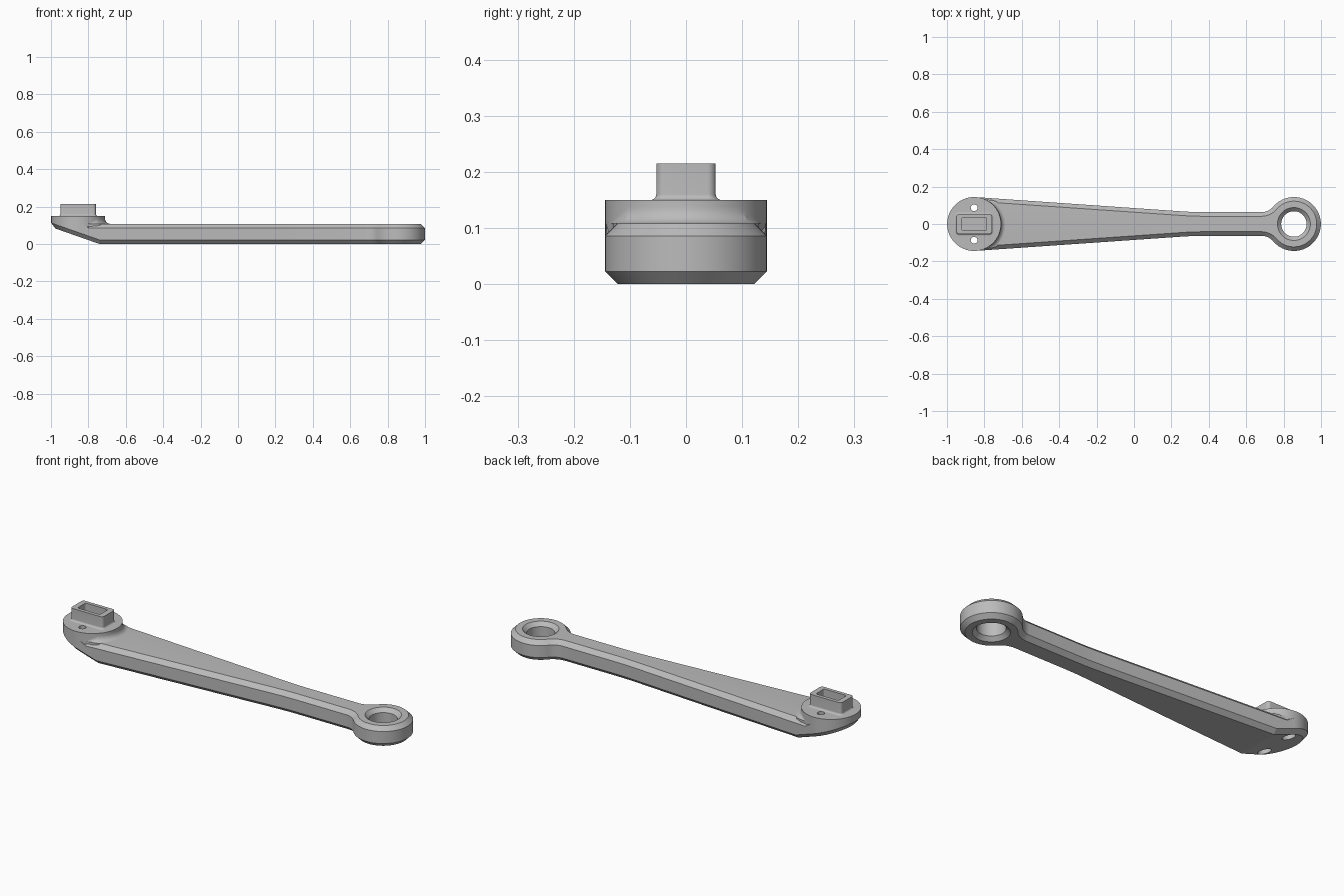
import bpy, bmesh
from math import sin, cos, pi, radians, degrees, atan2

old = bpy.data.objects.get("Cube")
if old:
    bpy.data.objects.remove(old)

grey = bpy.data.materials.new("plain_grey")
grey.use_nodes = True
grey.diffuse_color = (0.5, 0.5, 0.5, 1)
grey.node_tree.nodes["Principled BSDF"].inputs["Base Color"].default_value = (0.5, 0.5, 0.5, 1)

END = 0.855      # distance of both end centres from the middle
R = 0.144        # radius of both ends
CH = 0.022       # chamfer
TOP = 0.108      # arm top
KINK = -0.74     # where the underside starts to rise


def lift(x):
    return max(0, KINK - x) * 0.35


def loft(name, rings):
    """Closed mesh through rings of points, listed bottom to top."""
    bm = bmesh.new()
    loops = [[bm.verts.new(p) for p in ring] for ring in rings]
    n = len(loops[0])
    for a, b in zip(loops, loops[1:]):
        for i in range(n):
            j = (i + 1) % n
            bm.faces.new((a[i], a[j], b[j], b[i]))
    bottom = bm.faces.new(loops[0][::-1])
    bm.faces.new(loops[-1])
    if name == "lever_arm":      # crease across the underside
        ends = sorted(loops[0], key=lambda v: abs(v.co.x - KINK))[:2]
        bmesh.utils.face_split(bottom, ends[0], ends[1])
    bmesh.ops.recalc_face_normals(bm, faces=bm.faces)
    mesh = bpy.data.meshes.new(name)
    bm.to_mesh(mesh)
    bm.free()
    mesh.materials.append(grey)
    ob = bpy.data.objects.new(name, mesh)
    bpy.context.collection.objects.link(ob)
    return ob


def lathe(name, x, y, profile, n=48):
    return loft(name, [[(x + r * cos(2 * pi * i / n), y + r * sin(2 * pi * i / n), z)
                        for i in range(n)] for r, z in profile])


def arc(cx, cy, r, a0, a1, n):
    return [(cx + r * cos(radians(a0 + (a1 - a0) * i / n)),
             cy + r * sin(radians(a0 + (a1 - a0) * i / n))) for i in range(n + 1)]


def inset(pts, d):
    """Offset a clockwise outline inwards."""
    out = []
    for i, (x, y) in enumerate(pts):
        (ax, ay), (bx, by) = pts[i - 1], pts[(i + 1) % len(pts)]
        tx, ty = bx - ax, by - ay
        s = d / (tx * tx + ty * ty) ** 0.5
        out.append((x + ty * s, y - tx * s))
    return out


def combine(ob, other, operation):
    mod = ob.modifiers.new("combine", "BOOLEAN")
    mod.operation, mod.solver, mod.object = operation, "EXACT", other
    bpy.context.view_layer.objects.active = ob
    bpy.ops.object.modifier_apply(modifier=mod.name)
    bpy.data.objects.remove(other)


# Arm outline: pad end, taper, straight neck, fillet, ring end; mirrored
half = arc(-END, 0, R - 0.0005, 180, 86, 24)
half += [(x, 0.1436 - 0.0691 * (x + 0.845)) for x in (-0.8, KINK, -0.4, 0, 0.25)]
half += [(0.29, 0.0655), (0.33, 0.0638), (0.38, 0.063), (0.55, 0.063)]
half += arc(0.68, 0.1486, 0.0856, -90, -40.3, 8)
half += arc(END, 0, R, 139, 0, 28)
outline = half + [(x, -y) for x, y in half[-2:0:-1]]
inner = inset(outline, CH)
arm = loft("lever_arm", [
    [(x, y, lift(x)) for x, y in inner],
    [(x, y, CH + lift(x)) for x, y in outline],
    [(x, y, 0.115 if x < -0.84 else TOP - CH) for x, y in outline],
    [(x, y, TOP) for x, y in inner]])

# Round pad with a fillet running onto the arm
angles = [2 * pi * i / 64 for i in range(64)]


def pad_ring(out, up):
    ring = []
    for a in angles:
        d = abs(degrees(atan2(sin(a), cos(a))))
        f = 0.026 * min(1, max(0, (65 - d) / 20))
        x = -END + (R + f * out) * cos(a)
        z = CH + max(lift(x), lift(-END)) if up is None else TOP + f * up
        if up is not None:
            z = max(z, 0.113 if cos(a) < 0 else z) + 0.004 * up
        ring.append((x, (R + f * out) * sin(a), z))
    return ring


steps = [pi / 2 * i / 8 for i in range(9)]
pad = loft("pad", [pad_ring(1, None)]
           + [pad_ring(1 - sin(t), 1 - cos(t)) for t in steps]
           + [[(-END + R * cos(a), R * sin(a), 0.15) for a in angles]])


# Rectangular socket boss with rounded corners and a base fillet
def box_ring(hx, hy, r, z):
    pts = []
    for k, (sx, sy) in enumerate(((1, 1), (-1, 1), (-1, -1), (1, -1))):
        pts += arc(-END + sx * (hx - r), sy * (hy - r), r, 90 * k, 90 * k + 90, 8)
    return [(x, y, z) for x, y in pts]


boss = loft("socket_boss", [box_ring(0.105, 0.063, 0.025, 0.135)]
            + [box_ring(0.095 + g, 0.053 + g, 0.015 + g, 0.15 + 0.01 * (1 - cos(t)))
               for t in steps for g in [0.01 * (1 - sin(t))]]
            + [box_ring(0.095, 0.053, 0.015, 0.215)])

combine(arm, pad, "UNION")
combine(arm, boss, "UNION")

# Socket, ring bore with chamfered rims, and two counterbored screw holes
combine(arm, loft("socket_cutter", [box_ring(0.066, 0.034, 0.006, z) for z in (0.15, 0.25)]),
        "DIFFERENCE")
combine(arm, lathe("bore_cutter", END, 0, [(0.09, -0.002), (0.068, 0.02), (0.068, 0.088),
                                           (0.09, 0.11)], 64), "DIFFERENCE")
for side in (1, -1):
    combine(arm, lathe("screw_cutter", -END, side * 0.087,
                       [(0.032, -0.05), (0.032, 0.1), (0.018, 0.1), (0.018, 0.2)], 32),
            "DIFFERENCE")

bpy.ops.object.select_all(action="DESELECT")
arm.select_set(True)
bpy.context.view_layer.objects.active = arm
bpy.ops.object.shade_smooth_by_angle(angle=radians(14))
